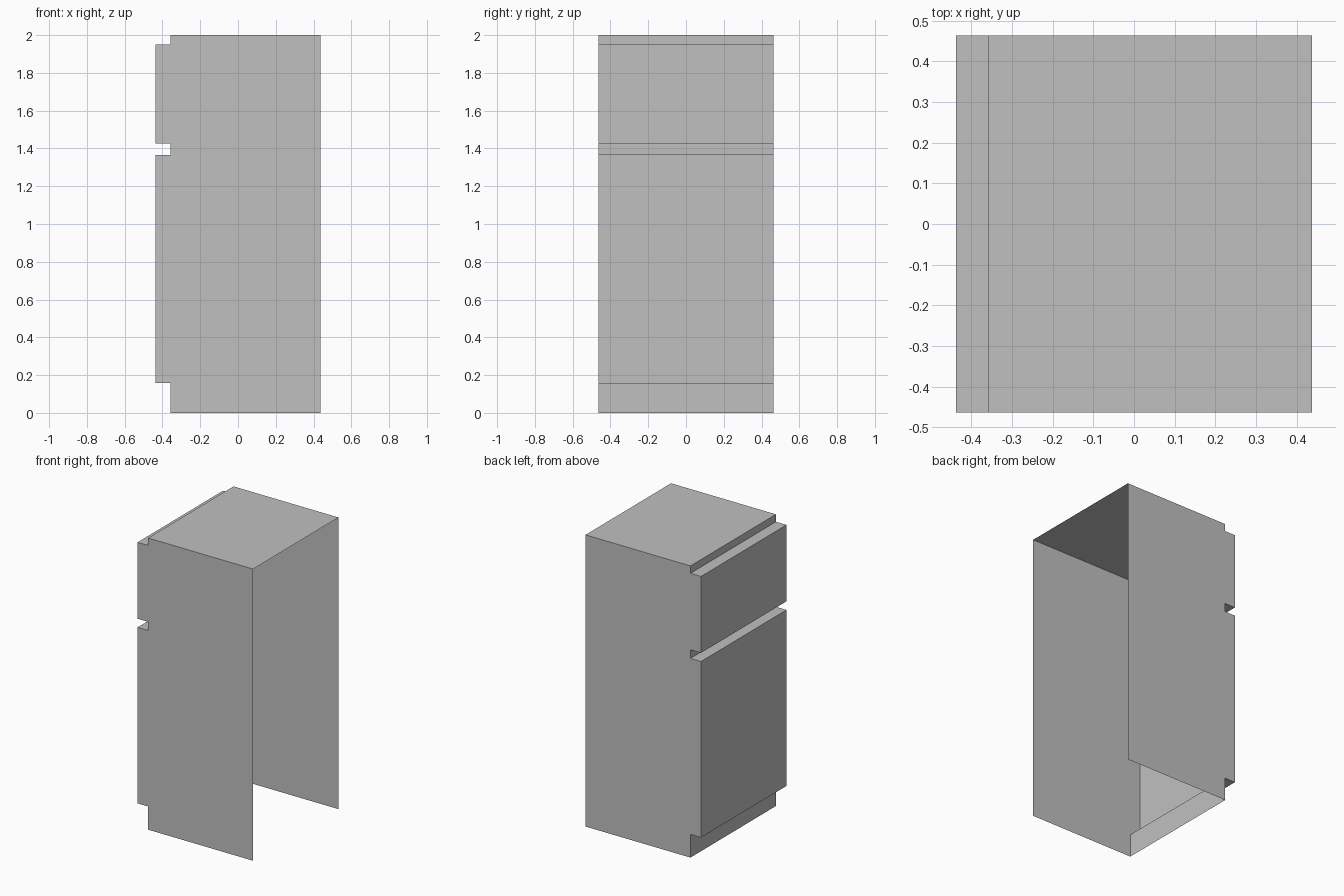
import bpy, bmesh

if "Cube" in bpy.data.objects:
    bpy.data.objects.remove(bpy.data.objects["Cube"])

# Key dimensions
XF, XI, XB, Y = -0.438, -0.358, 0.438, 0.463   # door front, recess, open back, half width
KICK, DOOR_TOP, DRAWER_BOT, DRAWER_TOP, TOP = 0.159, 1.366, 1.425, 1.949, 2.0

grey = bpy.data.materials.new("plain grey")
grey.diffuse_color = (0.53, 0.53, 0.53, 1)
grey.use_nodes = True
grey.node_tree.nodes["Principled BSDF"].inputs["Base Color"].default_value = grey.diffuse_color


def add_object(name, faces):
    """Make an object from a list of faces, each a list of corner points."""
    bm = bmesh.new()
    for pts in faces:
        bm.faces.new([bm.verts.new(p) for p in pts])
    bmesh.ops.remove_doubles(bm, verts=bm.verts, dist=1e-5)
    mesh = bpy.data.meshes.new(name)
    bm.to_mesh(mesh)
    bm.free()
    mesh.materials.append(grey)
    ob = bpy.data.objects.new(name, mesh)
    bpy.context.collection.objects.link(ob)


def strip(name, path):
    """Sweep an (x, z) path across the full width, facing outwards."""
    add_object(name, [[(a[0], Y, a[1]), (a[0], -Y, a[1]), (b[0], -Y, b[1]), (b[0], Y, b[1])]
                      for a, b in zip(path, path[1:])])


# Front and top: the back and the underside stay open
strip("toe_kick", [(XI, 0), (XI, KICK)])
strip("lower_door", [(XI, KICK), (XF, KICK), (XF, DOOR_TOP), (XI, DOOR_TOP)])
strip("door_gap", [(XI, DOOR_TOP), (XI, DRAWER_BOT)])
strip("upper_door", [(XI, DRAWER_BOT), (XF, DRAWER_BOT), (XF, DRAWER_TOP), (XI, DRAWER_TOP)])
strip("top_trim", [(XI, DRAWER_TOP), (XI, TOP)])
strip("top_panel", [(XI, TOP), (XB, TOP)])

# Notched side walls
outline = [(XB, 0), (XB, TOP), (XI, TOP), (XI, DRAWER_TOP), (XF, DRAWER_TOP), (XF, DRAWER_BOT),
           (XI, DRAWER_BOT), (XI, DOOR_TOP), (XF, DOOR_TOP), (XF, KICK), (XI, KICK), (XI, 0)]
for name, y, order in (("side_wall_near", -Y, 1), ("side_wall_far", Y, -1)):
    add_object(name, [[(x, y, z) for x, z in outline[::order]]])
